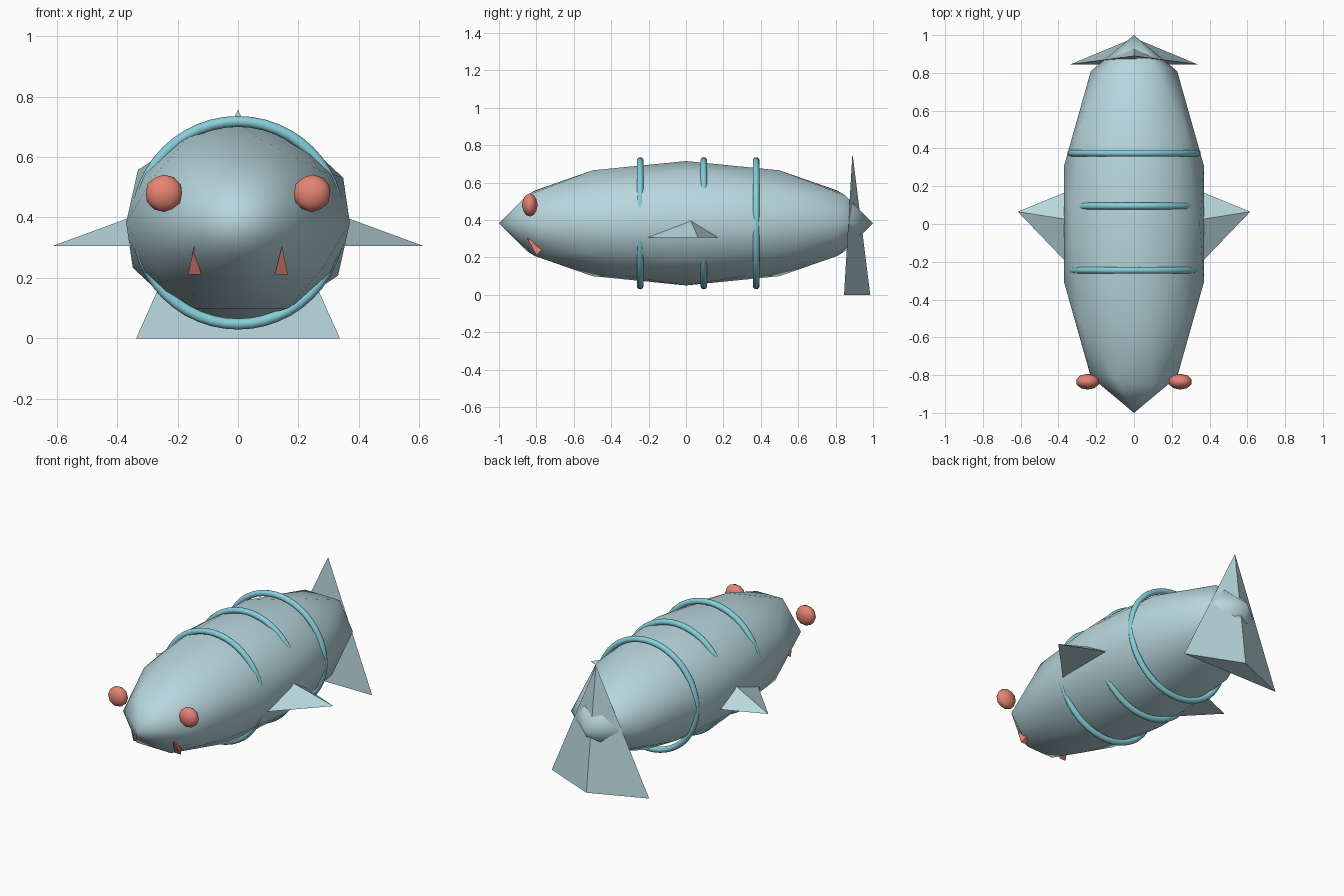
import bpy
import math

cube = bpy.data.objects.get("Cube")
if cube:
    bpy.data.objects.remove(cube, do_unlink=True)


def material(name, color):
    m = bpy.data.materials.new(name)
    m.use_nodes = True
    m.diffuse_color = (*color, 1)
    m.node_tree.nodes["Principled BSDF"].inputs["Base Color"].default_value = (*color, 1)
    return m


pale = material("pale blue grey", (0.48, 0.68, 0.73))
aqua = material("aqua", (0.24, 0.62, 0.70))
coral = material("coral red", (0.78, 0.23, 0.17))
MID = 0.3825  # height of the body axis


def ellipsoid(name, loc, size, mat):
    bpy.ops.mesh.primitive_ico_sphere_add(subdivisions=2, radius=1, location=loc)
    ob = bpy.context.object
    ob.name = name
    ob.scale = size
    ob.data.materials.append(mat)
    bpy.ops.object.shade_smooth()
    return ob


def spike(name, base, apex, mat):
    """Flat-shaded pyramid on a three-cornered base."""
    mesh = bpy.data.meshes.new(name)
    mesh.from_pydata([*base, apex], [], [(0, 1, 2), (0, 3, 1), (1, 3, 2), (2, 3, 0)])
    ob = bpy.data.objects.new(name, mesh)
    bpy.context.collection.objects.link(ob)
    mesh.materials.append(mat)
    # make every face point outwards
    bpy.context.view_layer.objects.active = ob
    bpy.ops.object.select_all(action='DESELECT')
    ob.select_set(True)
    bpy.ops.object.mode_set(mode='EDIT')
    bpy.ops.mesh.select_all(action='SELECT')
    bpy.ops.mesh.normals_make_consistent(inside=False)
    bpy.ops.object.mode_set(mode='OBJECT')
    return ob


# Body
ellipsoid("body", (0, 0, MID), (0.389, 1, 0.3325), pale)

# Rings around the body
for name, y in (("front_ring", -0.245), ("middle_ring", 0.095), ("rear_ring", 0.375)):
    bpy.ops.mesh.primitive_torus_add(
        location=(0, y, MID), rotation=(math.pi / 2, 0, 0), major_radius=0.335,
        minor_radius=0.018, major_segments=48, minor_segments=12)
    ring = bpy.context.object
    ring.name = name
    ring.data.materials.append(aqua)
    bpy.ops.object.shade_smooth()

# Tail fin
spike("tail_fin", [(-0.337, 0.845, 0), (0.337, 0.845, 0), (0, 0.985, 0)],
      (0, 0.89, 0.757), pale)

# Paired parts
for side, s in (("left", 1), ("right", -1)):
    ellipsoid(side + "_eye", (s * 0.245, -0.835, 0.48), (0.063, 0.042, 0.062), coral)
    spike(side + "_fin",
          [(s * 0.615, 0.065, 0.305), (s * 0.2, 0.235, 0.305), (s * 0.2, -0.367, 0.305)],
          (s * 0.2, 0.0, 0.458), pale)
    spike(side + "_fang",
          [(s * 0.165, -0.80, 0.212), (s * 0.122, -0.80, 0.212), (s * 0.142, -0.76, 0.25)],
          (s * 0.145, -0.85, 0.305), coral)
